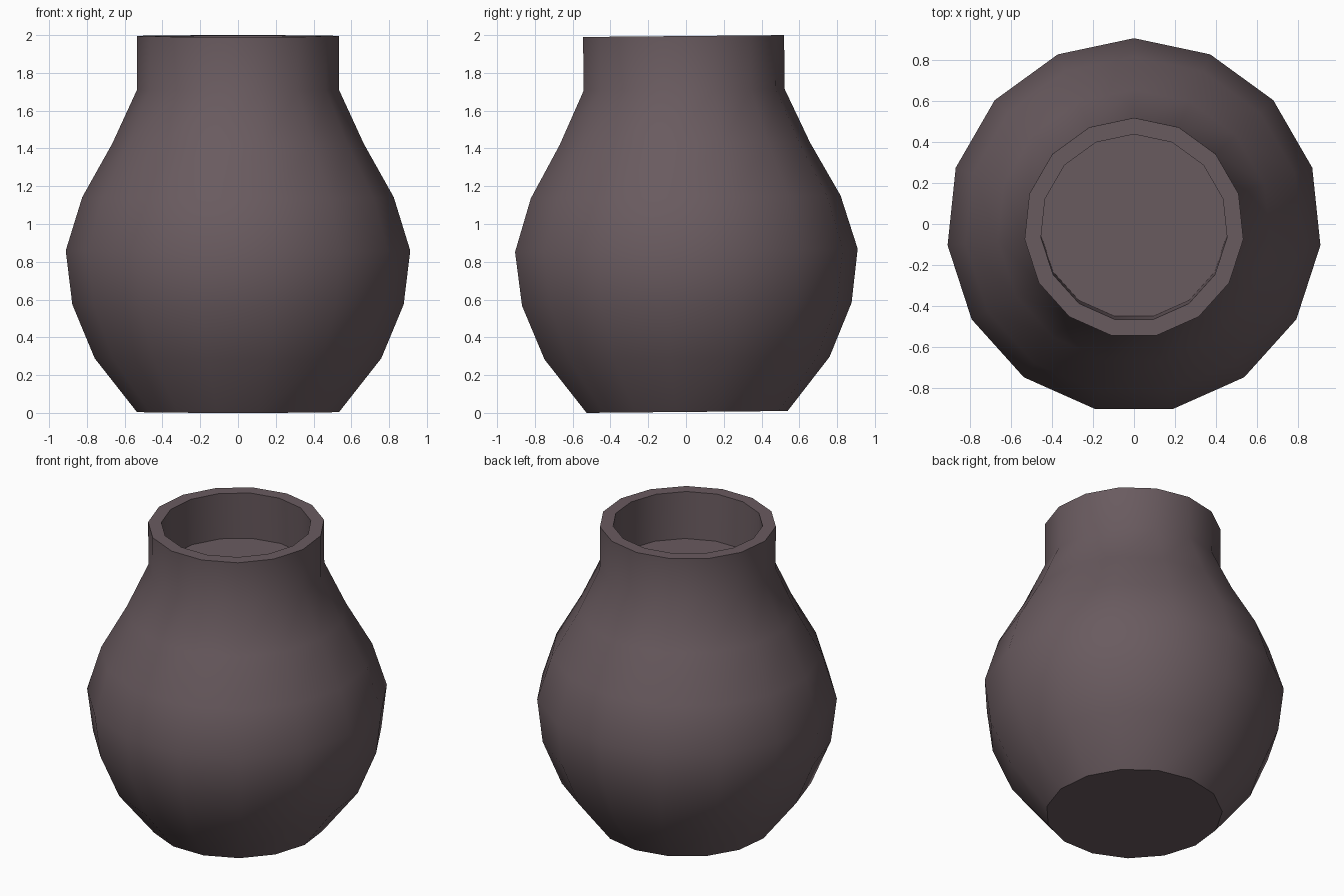
import bpy, bmesh, math
from mathutils import Matrix

cube = bpy.data.objects.get("Cube")
if cube:
    bpy.data.objects.remove(cube, do_unlink=True)

SIDES = 15
TILT = 0.0093  # the pot leans very slightly backwards to forwards

clay = bpy.data.materials.new("dark mauve clay")
clay.use_nodes = True
colour = (0.142, 0.104, 0.115, 1)
clay.diffuse_color = colour
clay.node_tree.nodes["Principled BSDF"].inputs["Base Color"].default_value = colour

# Profile as (radius, height, y shift): belly, neck, rim, then down inside
profile = [
    (0.538, 0.005, 0), (0.763, 0.29, 0), (0.882, 0.575, 0), (0.917, 0.86, 0),
    (0.829, 1.143, 0), (0.670, 1.425, 0), (0.538, 1.71, 0), (0.538, 1.995, 0),
    (0.4575, 1.995, 0), (0.4575, 1.685, 0.012),
]

bm = bmesh.new()


def ring(radius, height, shift):
    """One ring of the pot, with a corner pointing to the back."""
    verts = []
    for i in range(SIDES):
        a = math.pi / 2 + math.tau * i / SIDES
        verts.append(bm.verts.new((radius * math.cos(a), radius * math.sin(a) + shift, height)))
    return verts


rings = [ring(*p) for p in profile]
for low, high in zip(rings, rings[1:]):
    for i in range(SIDES):
        j = (i + 1) % SIDES
        bm.faces.new((low[i], low[j], high[j], high[i]))

# Base underneath and floor inside the neck
bm.faces.new(rings[0][::-1])
bm.faces.new(rings[-1])
bmesh.ops.transform(bm, matrix=Matrix.Rotation(TILT, 4, 'X'), verts=bm.verts)
bmesh.ops.recalc_face_normals(bm, faces=bm.faces)

mesh = bpy.data.meshes.new("pot")
bm.to_mesh(mesh)
bm.free()
mesh.materials.append(clay)
pot = bpy.data.objects.new("pot", mesh)
bpy.context.collection.objects.link(pot)

# Smooth body with crisp rim and base edges
bpy.ops.object.select_all(action='DESELECT')
pot.select_set(True)
bpy.context.view_layer.objects.active = pot
bpy.ops.object.shade_smooth_by_angle(angle=math.radians(40))
